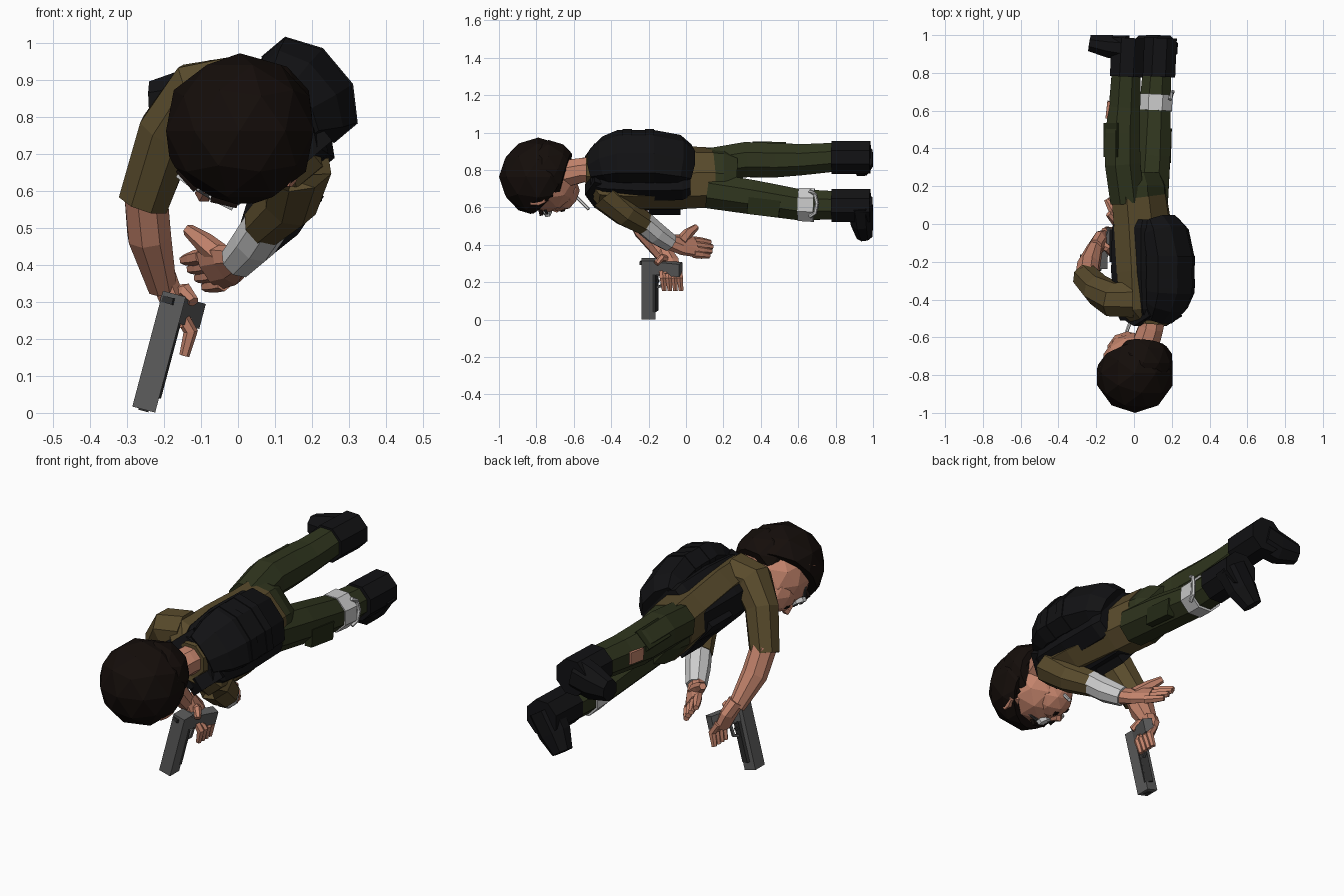
import bpy, bmesh, math
from mathutils import Vector, Matrix

old = bpy.data.objects.get("Cube")
if old:
    bpy.data.objects.remove(old, do_unlink=True)


def material(name, r, g, b):
    m = bpy.data.materials.new(name)
    m.use_nodes = True
    m.diffuse_color = (r, g, b, 1)
    m.node_tree.nodes["Principled BSDF"].inputs["Base Color"].default_value = (r, g, b, 1)
    return m


skin = material("skin", .55, .23, .15)
hair_mat = material("dark_hair", .007, .004, .003)
shirt = material("brown_shirt", .1, .07, .025)
cloth = material("olive_cloth", .029, .036, .013)
pocket_mat = material("dark_olive", .018, .024, .008)
black = material("black_gear", .006, .006, .007)
white = material("white_bandage", .6, .6, .6)
metal = material("grey_metal", .11, .11, .11)
dark_metal = material("dark_metal", .03, .03, .03)


def finish(name, bm, mat):
    bmesh.ops.recalc_face_normals(bm, faces=bm.faces)
    me = bpy.data.meshes.new(name)
    bm.to_mesh(me)
    bm.free()
    me.materials.append(mat)
    ob = bpy.data.objects.new(name, me)
    bpy.context.collection.objects.link(ob)


def tube(name, mat, pts, radii, ref=(1, 0, 0), sides=8):
    """Faceted loft along pts; each radius is a number or (along ref, across)."""
    pts = [Vector(p) for p in pts]
    if not isinstance(radii, list):
        radii = [radii] * len(pts)
    bm = bmesh.new()
    rings = []
    for i, p in enumerate(pts):
        t = (pts[min(i + 1, len(pts) - 1)] - pts[max(i - 1, 0)]).normalized()
        a = Vector(ref)
        a = (a - t * a.dot(t)).normalized()
        b = t.cross(a)
        ra, rb = radii[i] if isinstance(radii[i], tuple) else (radii[i], radii[i])
        grow = 1 / math.cos(math.pi / sides)
        ring = []
        for k in range(sides):
            ang = (k + .5) * math.tau / sides
            ring.append(bm.verts.new(p + (a * ra * math.cos(ang) + b * rb * math.sin(ang)) * grow))
        rings.append(ring)
    for r, s in zip(rings, rings[1:]):
        for k in range(sides):
            j = (k + 1) % sides
            bm.faces.new((r[k], r[j], s[j], s[k]))
    bm.faces.new(rings[0])
    bm.faces.new(rings[-1])
    finish(name, bm, mat)


def block(name, mat, p0, p1, w, d, ref=(1, 0, 0)):
    tube(name, mat, [p0, p1], (w, d), ref, 4)


def ball(name, mat, centre, size, cut=None):
    """Faceted ball, optionally sliced off by a plane (point, normal)."""
    bm = bmesh.new()
    bmesh.ops.create_icosphere(bm, subdivisions=2, radius=size, matrix=Matrix.Translation(centre))
    if cut:
        bmesh.ops.bisect_plane(bm, geom=bm.verts[:] + bm.edges[:] + bm.faces[:],
                               plane_co=cut[0], plane_no=cut[1], clear_outer=True)
        bmesh.ops.holes_fill(bm, edges=[e for e in bm.edges if e.is_boundary])
    finish(name, bm, mat)


# Body axes: the trunk is rolled about its length
roll = math.radians(50)
L = Vector((math.cos(roll), 0, -math.sin(roll)))
F = Vector((-math.sin(roll), 0, -math.cos(roll)))
Y = Vector((0, 1, 0))

# Trunk
tube("shirt_torso", shirt,
     [(.085, -.52, .79), (.075, -.46, .78), (.07, -.25, .77), (.045, 0, .76), (.027, .14, .76)],
     [(.11, .08), (.185, .11), (.19, .125), (.175, .125), (.165, .125)], L)
tube("pelvis", cloth, [(.027, .13, .76), (.027, .2, .76), (.025, .27, .757)],
     [(.168, .122), (.168, .115), (.15, .085)], L)

# Vest
chest = Vector((.085, 0, .77))
for name, centre in (("vest_front", chest - L * .02 + F * .062), ("vest_back", chest - F * .04)):
    tube(name, black, [centre + Y * y for y in (-.51, -.45, -.25, -.02, .025)],
         [(.12, .065), (.155, .09), (.175, .105), (.17, .1), (.15, .085)], L)
for side in (-1, 1):
    c = chest + L * side * .075 + F * .145
    block("vest_pouch", black, c - Y * .2, c - Y * .03, .06, .022, L)
    s = chest + L * side * .1
    tube("shoulder_strap", black, [s + F * .1 - Y * .47, s - Y * .52, s - F * .1 - Y * .47],
         (.035, .02), L, 4)

# Backpack with straps
pack = Vector((.194, 0, .874))
tube("backpack", black,
     [pack + Y * y + F * f for y, f in
      ((-.5, .07), (-.43, .025), (-.36, 0), (-.18, 0), (-.04, .03), (.015, .065))],
     [(.1, .05), (.135, .08), (.15, .096), (.15, .096), (.145, .085), (.12, .06)], L)
for y in (-.34, -.22):
    tube("backpack_strap", black, [pack + Y * y, pack + Y * (y + .05)], (.153, .1), L)

# Neck and head
tube("neck", skin, [(.1, -.47, .8), (.09, -.55, .8), (.04, -.7, .77)], [.07, .065, .075])
tube("collar", shirt, [(.1, -.45, .8), (.095, -.53, .8)], [.1, .082])
head = Vector((-.005, -.74, .738))
ball("face", skin, head, .165)
ball("jaw", skin, (-.035, -.68, .69), .112)
ball("hair", hair_mat, (.005, -.79, .763), .21, ((-.02, -.735, .725), (-.25, .82, -.52)))
ball("hair_back", hair_mat, (.05, -.735, .802), .158, ((.05, -.635, .8), (.1, .95, -.25)))

# Facial features on the head's own axes
n = Vector((-.5, .25, -.83)).normalized()
up = (-Y + n * n.y).normalized()
left = up.cross(n)


def on_face(x, z, out):
    return head + left * x + up * z + n * out


for s in (-1, 1):
    tube("ear", skin, [on_face(s * .15, .05, .01), on_face(s * .19, .055, 0)],
         [(.05, .028), (.04, .016)], up, 6)
    tube("sideburn", hair_mat, [on_face(s * .15, .06, -.02), on_face(s * .152, -.03, -.02)],
         (.02, .02), n, 4)
    tube("glasses_lens", white, [on_face(s * .052, .04, .14), on_face(s * .052, .04, .162)],
         (.036, .02), left, 6)
    block("eyebrow", hair_mat, on_face(s * .02, .075, .147), on_face(s * .09, .07, .125),
          .01, .018, up)
    block("glasses_arm", dark_metal, on_face(s * .09, .04, .14), on_face(s * .162, .04, -.02),
          .006, .006, up)
block("glasses_bridge", dark_metal, on_face(-.03, .045, .16), on_face(.03, .045, .16),
      .006, .006, up)
tube("nose", skin, [on_face(0, .05, .145), on_face(0, -.005, .175), on_face(0, -.02, .15)],
     [.012, .022, .02], left, 6)
block("moustache", hair_mat, on_face(-.05, -.04, .155), on_face(.05, -.04, .155), .012, .018, up)
tube("cigarette", white, [(-.05, -.6, .67), (-.02, -.52, .59)], .008, sides=6)

# Legs
tube("right_leg", cloth,
     [(-.035, .12, .825), (-.06, .32, .855), (-.06, .48, .852), (-.05, .62, .855), (-.04, .82, .87)],
     [.09, .094, .092, .083, .076])
tube("left_leg", cloth,
     [(.085, .12, .69), (.1, .35, .655), (.11, .6, .615), (.122, .82, .61)],
     [.095, .092, .083, .075])
block("right_pocket", pocket_mat, (-.113, .355, .903), (-.113, .535, .9), .052, .018, (.7, 0, .7))
block("left_pocket", pocket_mat, (.175, .33, .61), (.18, .5, .59), .02, .045)
block("torn_knee", skin, (-.137, .56, .86), (-.127, .65, .865), .014, .03)

# Knee bandage with its loop
tube("knee_bandage", white, [(.112, .6, .615), (.116, .685, .612)], [.088, .09])
tube("bandage_loop", white,
     [(.19, .66, .69), (.2, .69, .67), (.205, .7, .62), (.2, .69, .57), (.19, .66, .55)],
     .009, Y + L, 6)

# Boots
boots = {
    "right": [(-.04, .78, .867), (-.04, .93, .87), (-.13, .94, .85), (-.235, .958, .845)],
    "left": [(.13, .78, .61), (.16, .93, .63), (.095, .94, .53), (.04, .955, .45)],
}
for side, (top, heel, mid, toe) in boots.items():
    top = Vector(top)
    tube(side + "_boot_shaft", black, [top, (top.x + .01, .985, top.z)], [.088, .087])
    tube(side + "_boot_foot", black, [heel, mid, toe],
         [(.068, .085), (.06, .082), (.043, .052)], Y)

# Right arm
tube("right_sleeve", shirt,
     [(.0, -.4, .87), (-.11, -.4, .86), (-.19, -.35, .76), (-.255, -.28, .57)],
     [.095, .09, .078, .068], Y)
tube("right_forearm", skin, [(-.25, -.28, .6), (-.24, -.22, .48), (-.205, -.12, .34)],
     [.058, .058, .038], Y)
tube("right_palm", skin, [(-.205, -.12, .37), (-.18, -.095, .31), (-.15, -.085, .24)],
     [.037, (.056, .033), (.055, .028)], Y)
for i in range(4):
    y = -.128 + i * .03
    tube("right_finger", skin,
         [(-.158, y, .27), (-.128, y + .005, .22), (-.145, y + .012, .155)],
         [.017, .017, .012], Y, 6)
tube("right_thumb", skin, [(-.18, -.1, .32), (-.14, -.13, .33), (-.12, -.16, .3)],
     [.022, .018, .013], Y, 6)

# Left arm
tube("left_sleeve", shirt,
     [(.12, -.42, .7), (.165, -.42, .655), (.14, -.32, .57), (.07, -.21, .505)],
     [.09, .085, .072, .058], L)
tube("arm_bandage", white, [(.085, -.23, .52), (.045, -.16, .46), (0, -.085, .41)],
     [.058, .057, .047], L)
spread = Vector((-.6, 0, .75)).normalized()
tube("left_palm", skin, [(.005, -.1, .415), (-.03, -.03, .4), (-.075, .05, .388)],
     [.038, (.058, .03), (.06, .023)], spread)
for i in range(4):
    base = Vector((-.068, .04, .387)) + spread * (i - 1.5) * .031
    tip = base + Vector((-.05, .105 - abs(i - 1.7) * .012, -.01))
    tube("left_finger", skin, [base, (base + tip) / 2, tip], [.019, .018, .012], spread, 6)
tube("left_thumb", skin, [(-.03, -.03, .41), (-.09, .01, .46), (-.135, .055, .495)],
     [.03, .025, .015], Y, 6)

# Pistol, muzzle down
muzzle, rear = Vector((-.255, -.2, .009)), Vector((-.172, -.2, .322))
axis = (rear - muzzle).normalized()
back = Vector((.35, .93, -.09))
block("pistol_slide", metal, muzzle, rear, .038, .032, Y)
block("pistol_frame", dark_metal, muzzle + axis * .04 + back * .035,
      rear - axis * .03 + back * .035, .012, .022, back)
block("pistol_barrel", dark_metal, muzzle - axis * .004, muzzle + axis * .03, .014, .014, Y)
block("rear_sight", dark_metal, rear - axis * .03 - back * .038, rear - axis * .012 - back * .038,
      .008, .018, back)
grip = rear - axis * .04
block("pistol_grip", metal, grip, grip + back * .185, .035, .024, axis)
guard = rear - axis * .08
tube("trigger_guard", metal,
     [guard + back * .03, guard + back * .08, guard - axis * .06 + back * .075,
      guard - axis * .075 + back * .03], .007, axis.cross(back), 4)
tube("trigger", dark_metal, [guard - axis * .03 + back * .03, guard - axis * .035 + back * .06],
     .006, axis, 4)
